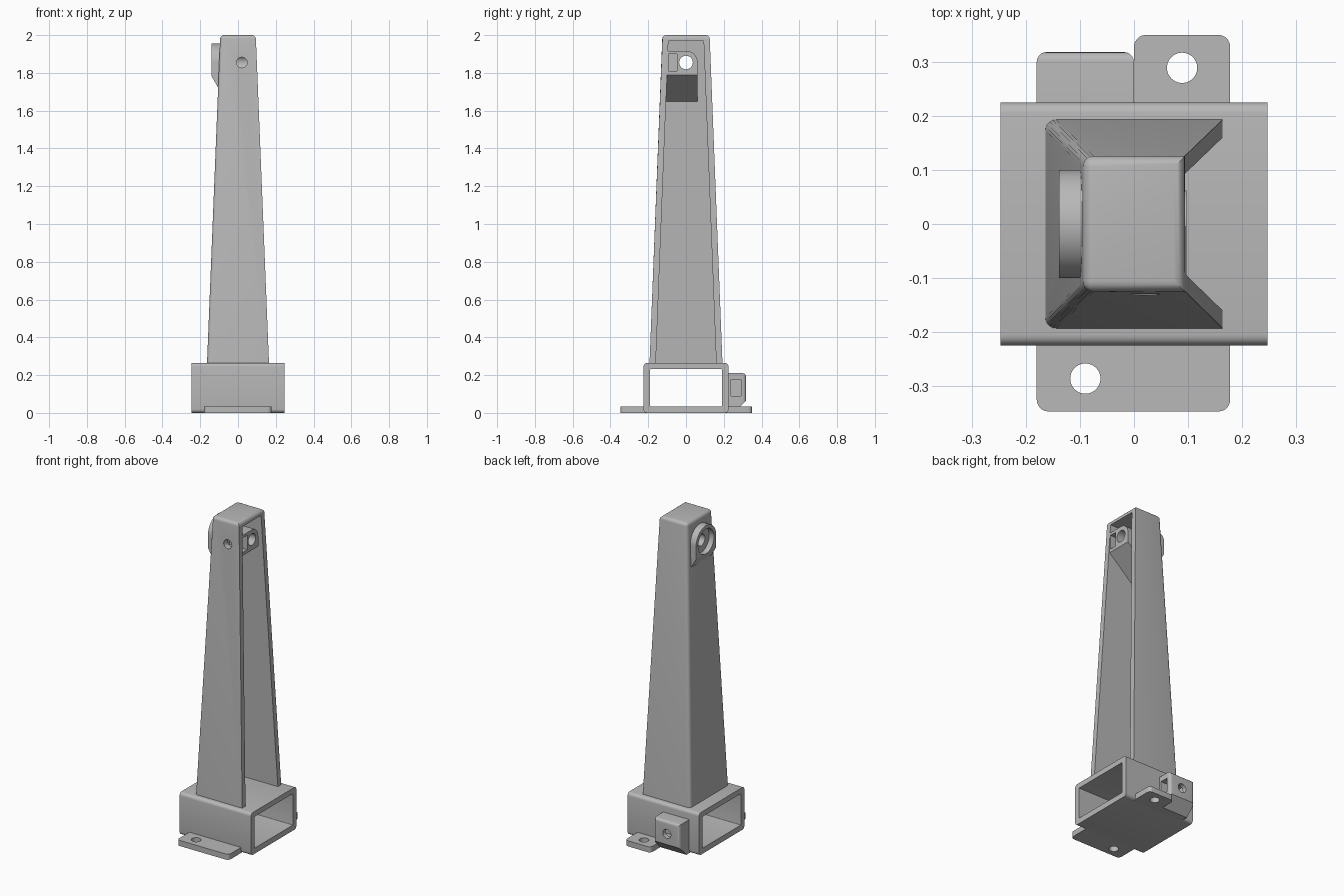
import bpy, bmesh, math
from mathutils import Vector

cube = bpy.data.objects.get("Cube")
if cube:
    bpy.data.objects.remove(cube, do_unlink=True)

grey = bpy.data.materials.new("light grey")
grey.use_nodes = True
colour = (0.48, 0.48, 0.48, 1)
grey.diffuse_color = colour
grey.node_tree.nodes["Principled BSDF"].inputs["Base Color"].default_value = colour

BASE_TOP, TOP = 0.265, 2.0


def finish(name, bm):
    bmesh.ops.recalc_face_normals(bm, faces=bm.faces[:])
    mesh = bpy.data.meshes.new(name)
    bm.to_mesh(mesh)
    bm.free()
    mesh.materials.append(grey)
    obj = bpy.data.objects.new(name, mesh)
    bpy.context.collection.objects.link(obj)
    return obj


def round_edges(bm, test, radius):
    """Bevel the edges whose end points pass the test."""
    edges = [e for e in bm.edges if test(e.verts[0].co, e.verts[1].co)]
    bmesh.ops.bevel(bm, geom=edges, offset=radius, segments=5,
                    profile=0.5, affect='EDGES')


def along(axis):
    """Test for edges that run along one axis."""
    return lambda a, b: abs((b - a).normalized()[axis]) > 0.99


def box(x, y, z):
    bm = bmesh.new()
    bmesh.ops.create_cube(bm, size=1)
    for v in bm.verts:
        v.co = [r[0] if c < 0 else r[1] for c, r in zip(v.co, (x, y, z))]
    return bm


def prism_x(outline, x0, x1):
    """Extrude a (y, z) outline along x."""
    bm = bmesh.new()
    face = bm.faces.new([bm.verts.new((x0, y, z)) for y, z in outline])
    new = bmesh.ops.extrude_face_region(bm, geom=[face])["geom"]
    bmesh.ops.translate(bm, vec=(x1 - x0, 0, 0),
                        verts=[v for v in new if isinstance(v, bmesh.types.BMVert)])
    return bm


def slice_off(bm, point, normal):
    """Remove what lies beyond a plane and cap the cut."""
    cut = bmesh.ops.bisect_plane(bm, geom=bm.verts[:] + bm.edges[:] + bm.faces[:],
                                 plane_co=point, plane_no=normal, clear_outer=True)
    edges = [e for e in cut["geom_cut"] if isinstance(e, bmesh.types.BMEdge)]
    bmesh.ops.edgeloop_fill(bm, edges=edges)


def rod(start, end, radius):
    """Cylinder between two points."""
    a, b = Vector(start), Vector(end)
    bm = bmesh.new()
    bmesh.ops.create_cone(bm, cap_ends=True, segments=40, radius1=radius,
                          radius2=radius, depth=(b - a).length)
    bmesh.ops.rotate(bm, verts=bm.verts[:],
                     matrix=(b - a).to_track_quat('Z', 'Y').to_matrix())
    bmesh.ops.translate(bm, verts=bm.verts[:], vec=(a + b) / 2)
    return bm


def carve(obj, *cutters):
    """Subtract each cutter mesh from the object."""
    for bm in cutters:
        cutter = finish("cutter", bm)
        mod = obj.modifiers.new("carve", 'BOOLEAN')
        mod.operation, mod.solver, mod.object = 'DIFFERENCE', 'EXACT', cutter
        bpy.context.view_layer.objects.active = obj
        bpy.ops.object.modifier_apply(modifier=mod.name)
        bpy.data.objects.remove(cutter, do_unlink=True)
    return obj


def arc(radius, z, start, end, n=16):
    angles = [math.radians(start + (end - start) * i / n) for i in range(n + 1)]
    return [(radius * math.cos(a), z + radius * math.sin(a)) for a in angles]


def tapered(z0, z1, inset, open_x=None):
    """Tower volume between two heights, optionally stretched out of +x."""
    bm = box((-1, 1), (-1, 1), (z0, z1))
    for v in bm.verts:
        t = (TOP - v.co.z) / (TOP - BASE_TOP)
        sx, sy = v.co.x, v.co.y
        v.co.x = sx * (0.094 + 0.070 * t - inset)
        v.co.y = sy * (0.125 + 0.068 * t - inset)
        if open_x and sx > 0:
            v.co.x = open_x
    return bm


# Screw and shaft holes shared by the upper parts
AXLE_Z = 1.855


def axle_hole():
    return rod((-0.3, 0, AXLE_Z), (0.3, 0, AXLE_Z), 0.036)


def clamp_hole():
    return rod((0.02, -0.3, AXLE_Z), (0.02, 0, AXLE_Z), 0.028)


# Tapered tower: hollow and open towards +x
bm = tapered(0.25, TOP, 0)
round_edges(bm, lambda a, b: min(a.z, b.z) > 1.9 or (abs(a.z - b.z) > 1 and a.x < 0), 0.02)
tower = carve(finish("tower", bm), tapered(0.2, 1.97, 0.033, 0.5), axle_hole(), clamp_hole())

# Inner axle block with a sloped underside and a nut slot
bm = prism_x([(-0.108, 1.917)] + arc(0.062, AXLE_Z, 90, 0) + [(0.062, 1.6), (-0.108, 1.6)],
             -0.085, 0.097)
slice_off(bm, (0.097, 0, 1.79), (0.14, 0, -0.17))
inner = carve(finish("inner_axle_block", bm), axle_hole(), clamp_hole(),
              box((-0.025, 0.2), (-0.093, -0.047), (1.81, 1.9)))

# Outer bearing boss with a recess
bm = prism_x(arc(0.1, AXLE_Z, 0, 180, 32) + [(-0.1, 1.65), (0.1, 1.65)], -0.139, -0.085)
slice_off(bm, (-0.139, 0, 1.78), (-0.06, 0, -0.035))
boss = carve(finish("bearing_boss", bm), axle_hole(),
             rod((-0.2, 0, AXLE_Z), (-0.106, 0, AXLE_Z), 0.078))

# Rectangular base sleeve, open along x
HOLE_X, HOLE_Z = -0.09, 0.132


def base_clamp_hole():
    return rod((HOLE_X, 0.1, HOLE_Z), (HOLE_X, 0.4, HOLE_Z), 0.028)


bm = box((-0.247, 0.247), (-0.225, 0.225), (0, BASE_TOP))
round_edges(bm, along(0), 0.02)
bore = box((-0.4, 0.4), (-0.19, 0.19), (0.035, 0.232))
round_edges(bore, along(0), 0.004)
sleeve = carve(finish("base_sleeve", bm), bore, base_clamp_hole())

# Mounting tabs with screw holes
tabs = []
for name, x0, y0, y1, hole in (("front_tab", -0.18, -0.347, -0.2, (-0.09, -0.286)),
                               ("back_tab", 0, 0.2, 0.35, (0.089, 0.289))):
    bm = box((x0, 0.178), (y0, y1), (0, 0.035))
    round_edges(bm, lambda a, b: abs(a.z - b.z) > 0.01 and abs(a.y) > 0.3, 0.022)
    tabs.append(carve(finish(name, bm), rod((*hole, -0.1), (*hole, 0.1), 0.028)))

# Base clamp block with a chamfered underside and a nut slot
bm = box((-0.18, 0), (0.2, 0.318), (0, 0.21))
round_edges(bm, lambda a, b: min(a.y, b.y) > 0.3 and max(a.z, b.z) > 0.1, 0.018)
slice_off(bm, (0, 0.318, 0.065), (0, 1, -1))
clamp = carve(finish("base_clamp_block", bm), base_clamp_hole(),
              box((-0.135, 0.1), (0.238, 0.29), (0.09, 0.176)))

# Smooth the curved surfaces and keep the edges sharp
bpy.ops.object.select_all(action='DESELECT')
for obj in (tower, inner, boss, sleeve, clamp, *tabs):
    obj.select_set(True)
    bpy.context.view_layer.objects.active = obj
bpy.ops.object.shade_smooth_by_angle(angle=math.radians(30))
